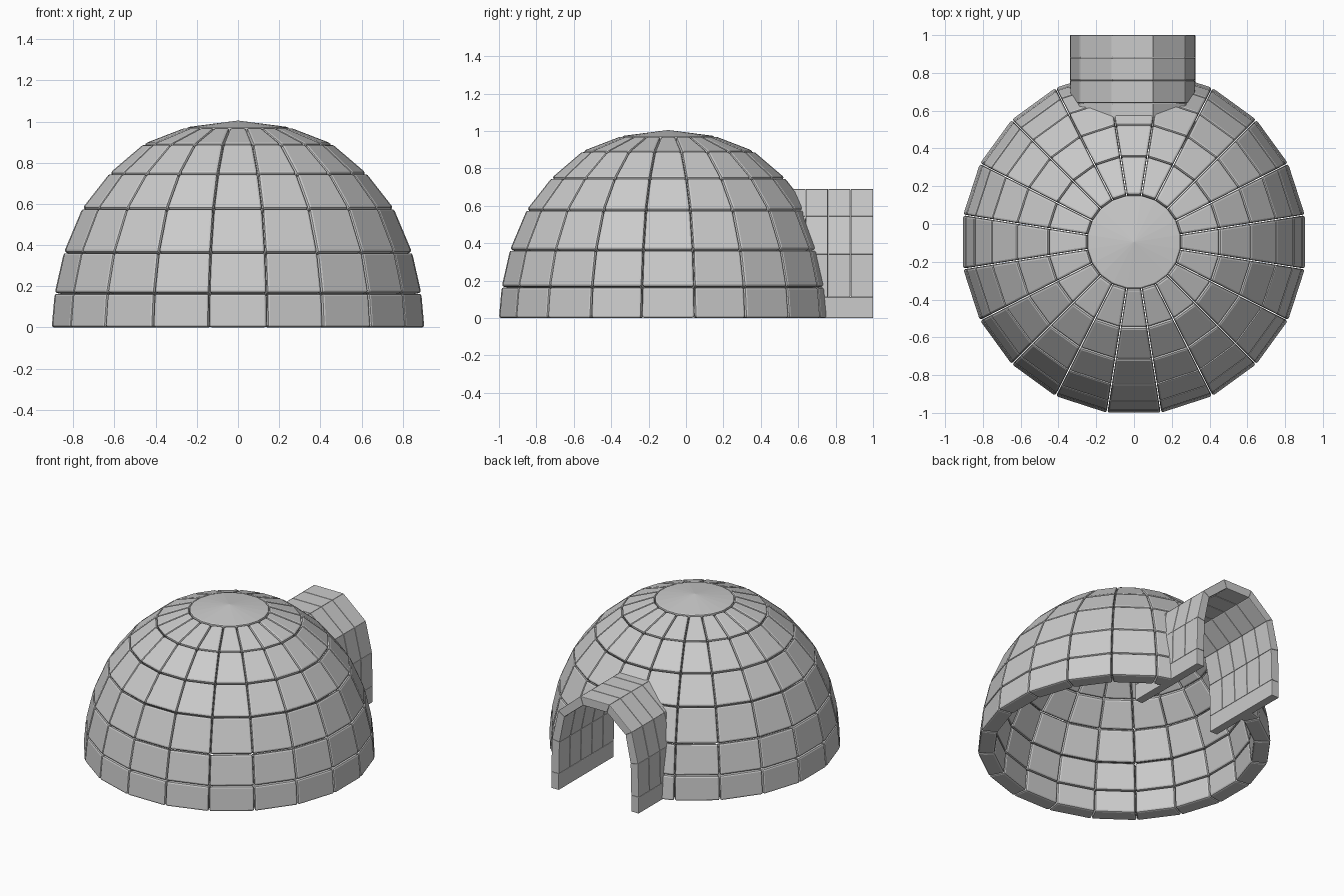
import bpy, bmesh, math

if "Cube" in bpy.data.objects:
    bpy.data.objects.remove(bpy.data.objects["Cube"])

CY = -0.095          # dome centre along y
SIDES = 20
GAP = 0.002          # half of the joint between blocks


def finish(bm, name, bevel=0.0):
    bmesh.ops.recalc_face_normals(bm, faces=bm.faces)
    me = bpy.data.meshes.new(name)
    bm.to_mesh(me)
    bm.free()
    ob = bpy.data.objects.new(name, me)
    bpy.context.collection.objects.link(ob)
    if bevel:
        m = ob.modifiers.new("rounded_edges", 'BEVEL')
        m.width = bevel
        m.segments = 2
        m.limit_method = 'ANGLE'
        m.angle_limit = math.radians(40)
    return ob


def prism(bm, a, b):
    """Closed block between two matching outlines."""
    va = [bm.verts.new(p) for p in a]
    vb = [bm.verts.new(p) for p in b]
    bm.faces.new(va)
    bm.faces.new(vb[::-1])
    n = len(a)
    for i in range(n):
        j = (i + 1) % n
        bm.faces.new((va[i], vb[i], vb[j], va[j]))


# Dome: rings of bevelled snow blocks (apothem, height)
rings = [(.905, 0), (.89, .167), (.845, .366), (.755, .58),
         (.622, .75), (.455, .893), (.25, .972)]
INNER = 0.885


def ring_point(r, z, ang, side, k):
    R = r / math.cos(math.pi / SIDES) * k
    x, y = R * math.sin(ang), -R * math.cos(ang)
    return (x - side * GAP * math.cos(ang), CY + y - side * GAP * math.sin(ang), z * k)


bm = bmesh.new()
for (r0, z0), (r1, z1) in zip(rings, rings[1:]):
    f = GAP / math.hypot(r1 - r0, z1 - z0)
    lo = (r0 + (r1 - r0) * f, z0 + (z1 - z0) * f if z0 else 0)
    hi = (r1 + (r0 - r1) * f, z1 + (z0 - z1) * f)
    for i in range(SIDES):
        a0 = (i - .5) * 2 * math.pi / SIDES
        a1 = (i + .5) * 2 * math.pi / SIDES
        outer, inner = [[ring_point(*lo, a0, -1, k), ring_point(*lo, a1, 1, k),
                         ring_point(*hi, a1, 1, k), ring_point(*hi, a0, -1, k)]
                        for k in (1, INNER)]
        prism(bm, outer, inner)
dome = finish(bm, "dome_blocks", 0.012)

# Cap closing the top of the dome
bm = bmesh.new()
loops = []
for k in (1, INNER):
    tip = bm.verts.new((0, CY, 1.005 * k))
    loop = [bm.verts.new(ring_point(.248, .973, (i + .5) * 2 * math.pi / SIDES, 0, k))
            for i in range(SIDES)]
    for i in range(SIDES):
        bm.faces.new((tip, loop[i], loop[(i + 1) % SIDES]))
    loops.append(loop)
for i in range(SIDES):
    j = (i + 1) % SIDES
    bm.faces.new((loops[0][i], loops[1][i], loops[1][j], loops[0][j]))
finish(bm, "dome_cap", 0.01)

# Entrance tunnel: half profiles (x, z) mirrored into an arch
TX = -0.007
half_out = [(.333, 0), (.333, .112), (.328, .34), (.28, .545), (.11, .69)]
half_in = [(.275, 0), (.275, .112), (.27, .33), (.232, .515), (.09, .632)]
half_mid = [((a + c) / 2, (b + d) / 2) for (a, b), (c, d) in zip(half_out, half_in)]


def arch(half):
    return [(TX + x, z) for x, z in half] + [(TX - x, z) for x, z in half[::-1]]


out, inn = arch(half_out), arch(half_in)
Y0, Y1, COLS = 0.4, 1.0, 5
bm = bmesh.new()
last = len(out) - 2
for s in range(last + 1):
    cols = 1 if s in (0, last) else COLS      # feet are one long piece
    step = (Y1 - Y0) / cols
    quad = [out[s], out[s + 1], inn[s + 1], inn[s]]
    for c in range(cols):
        ya = Y0 + c * step + (.001 if c else 0)
        yb = Y0 + (c + 1) * step - (.001 if c < cols - 1 else 0)
        prism(bm, [(x, ya, z) for x, z in quad], [(x, yb, z) for x, z in quad])
finish(bm, "entrance_tunnel", 0.004)

# Doorway opening cut through the dome wall
mid = arch(half_mid)
mid[0] = (mid[0][0], -.1)
mid[-1] = (mid[-1][0], -.1)
bm = bmesh.new()
prism(bm, [(x, .35, z) for x, z in mid], [(x, 1.1, z) for x, z in mid])
cutter = finish(bm, "doorway_cutter")
cutter.hide_render = True
cutter.display_type = 'WIRE'
cut = dome.modifiers.new("doorway", 'BOOLEAN')
cut.operation = 'DIFFERENCE'
cut.solver = 'EXACT'
cut.object = cutter
